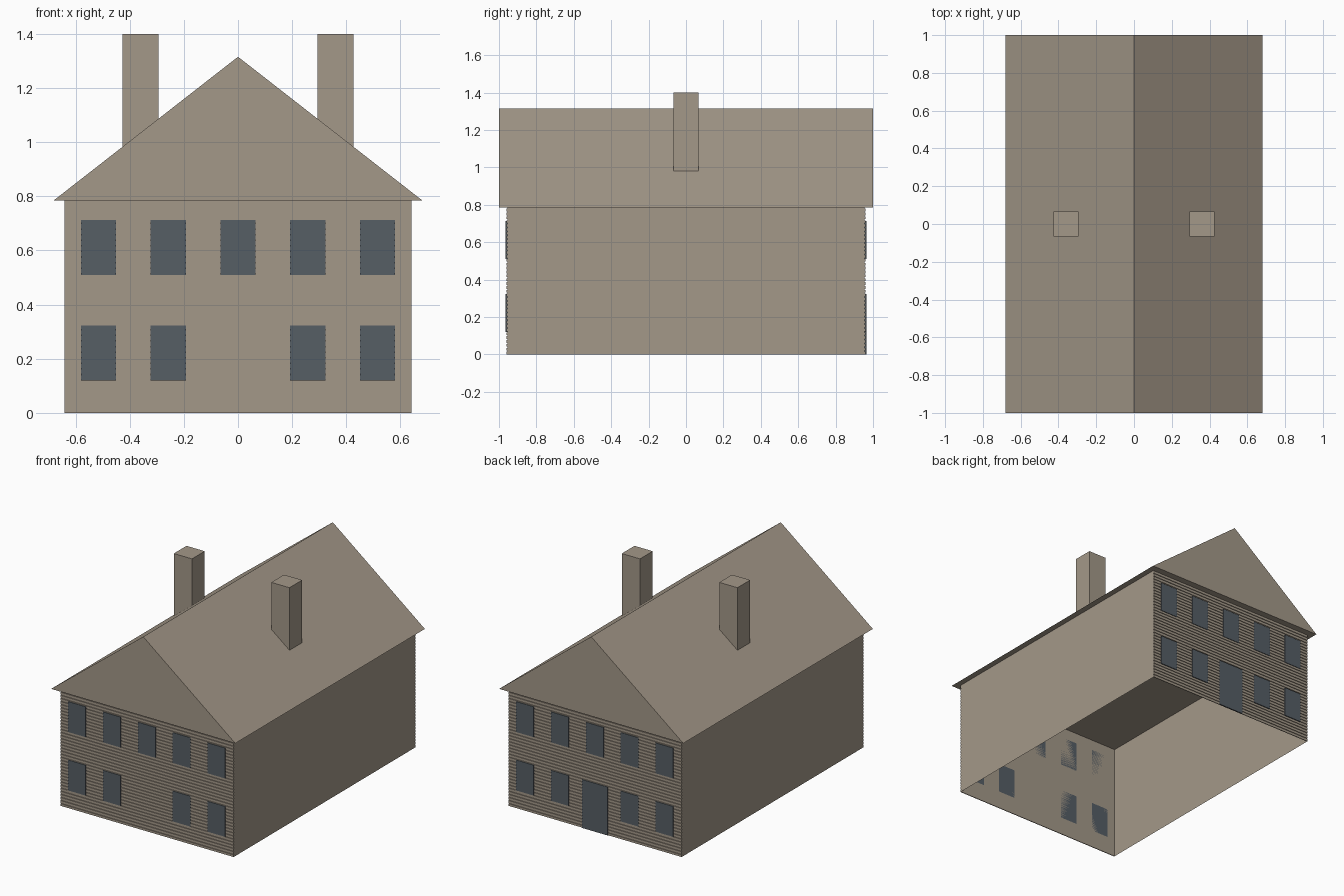
import bpy
import bmesh
from mathutils import Matrix, Vector

cube = bpy.data.objects.get("Cube")
if cube:
    bpy.data.objects.remove(cube, do_unlink=True)


def material(name, rgb):
    mat = bpy.data.materials.new(name)
    mat.use_nodes = True
    mat.diffuse_color = (*rgb, 1)
    mat.node_tree.nodes["Principled BSDF"].inputs["Base Color"].default_value = (*rgb, 1)
    return mat


TAN = material("warm_tan", (0.37, 0.315, 0.25))
GLASS = material("slate_blue", (0.093, 0.112, 0.13))

WALL_X, WALL_Y, EAVE_Z = 0.64, 0.955, 0.785
ROOF_X, ROOF_Y, RIDGE_Z = 0.68, 1.0, 1.315
ENDS = (("front", -1), ("back", 1))


def finish(bm, name, mat):
    mesh = bpy.data.meshes.new(name)
    bm.to_mesh(mesh)
    bm.free()
    mesh.materials.append(mat)
    obj = bpy.data.objects.new(name, mesh)
    bpy.context.collection.objects.link(obj)
    return obj


def add_box(bm, low, high):
    low, high = Vector(low), Vector(high)
    place = Matrix.Translation((low + high) / 2) @ Matrix.Diagonal((*(high - low), 1))
    return bmesh.ops.create_cube(bm, size=1, matrix=place)["verts"]


def add_panel(bm, side, x, width, z0, z1, inner, outer):
    y0, y1 = sorted((side * inner, side * outer))
    add_box(bm, (x - width / 2, y0, z0), (x + width / 2, y1, z1))


# Hollow walls, open underneath and closed above by the roof
bm = bmesh.new()
add_box(bm, (-WALL_X, -WALL_Y, 0), (WALL_X, WALL_Y, EAVE_Z))
bm.normal_update()
caps = [f for f in bm.faces if abs(f.normal.z) > 0.5]
bmesh.ops.delete(bm, geom=caps, context="FACES_ONLY")
finish(bm, "walls", TAN)

# Triangular roof prism with overhanging eaves
bm = bmesh.new()
section = [(-ROOF_X, EAVE_Z), (ROOF_X, EAVE_Z), (0, RIDGE_Z)]
gable = bm.faces.new([bm.verts.new((x, -ROOF_Y, z)) for x, z in section])
extruded = bmesh.ops.extrude_face_region(bm, geom=[gable], use_keep_orig=True)["geom"]
moved = [v for v in extruded if isinstance(v, bmesh.types.BMVert)]
bmesh.ops.translate(bm, verts=moved, vec=(0, 2 * ROOF_Y, 0))
bmesh.ops.recalc_face_normals(bm, faces=bm.faces)
finish(bm, "roof", TAN)

# Chimneys on both slopes
for name, side in (("left", 1), ("right", -1)):
    bm = bmesh.new()
    x = side * 0.36
    add_box(bm, (x - 0.067, -0.067, 0.9), (x + 0.067, 0.067, 1.4))
    finish(bm, name + "_chimney", TAN)

# Horizontal siding boards with narrow gaps on both end walls
BOARDS = 38
pitch = EAVE_Z / BOARDS
for name, side in ENDS:
    bm = bmesh.new()
    for i in range(BOARDS):
        add_panel(bm, side, 0, 2 * WALL_X, i * pitch, (i + 0.72) * pitch,
                  WALL_Y, WALL_Y + 0.005)
    finish(bm, name + "_siding", TAN)

# Two rows of windows on each end, with the lower middle left free
for name, side in ENDS:
    bm = bmesh.new()
    for column in range(-2, 3):
        for z in (0.12, 0.51):
            if column == 0 and z < 0.5:
                continue
            add_panel(bm, side, column * 0.2575, 0.13, z, z + 0.203,
                      WALL_Y, WALL_Y + 0.009)
    finish(bm, name + "_windows", GLASS)

# Back door
bm = bmesh.new()
add_panel(bm, 1, 0, 0.19, 0, 0.323, WALL_Y, WALL_Y + 0.009)
finish(bm, "back_door", GLASS)
